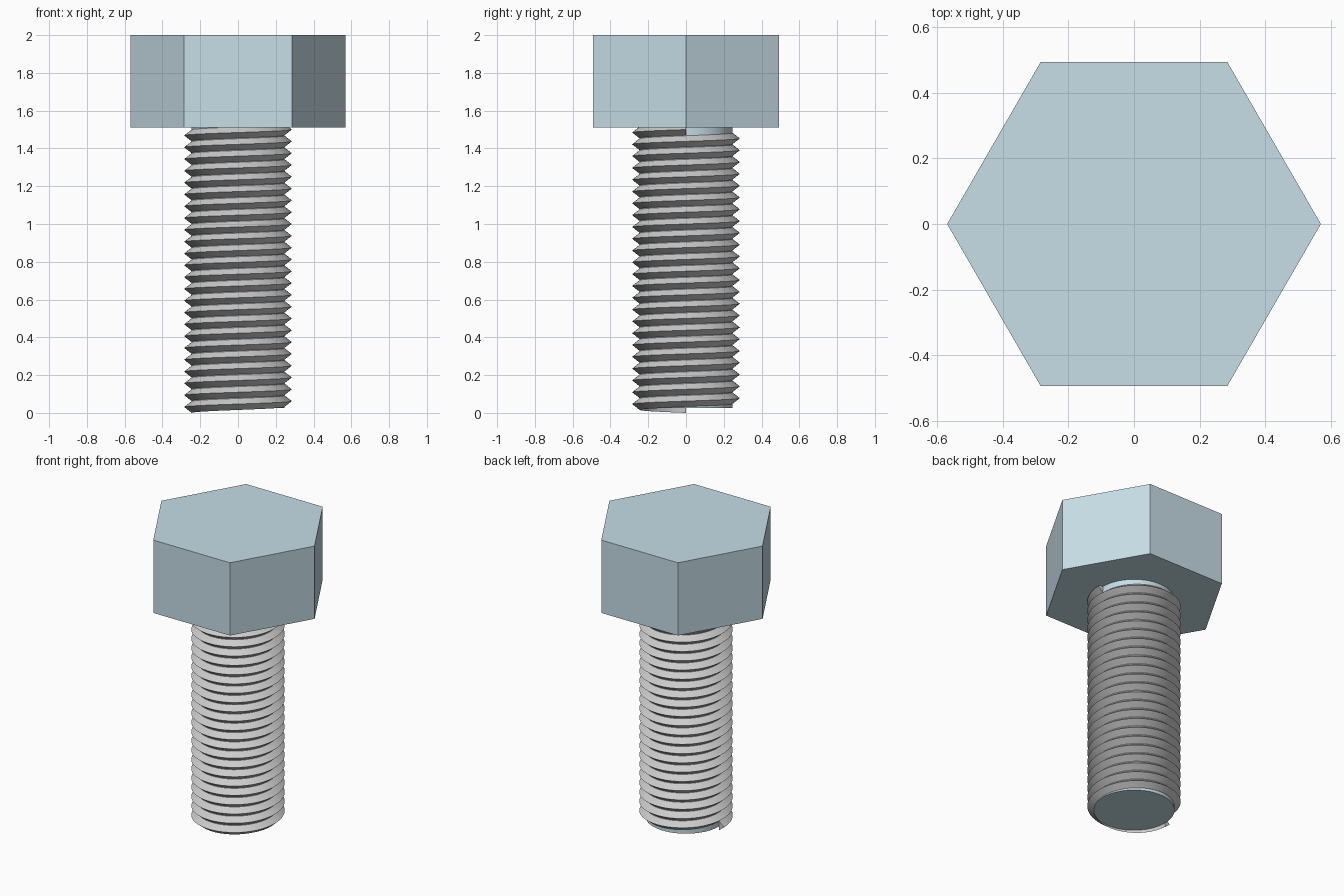
import bpy, bmesh, math

if "Cube" in bpy.data.objects:
    bpy.data.objects.remove(bpy.data.objects["Cube"])

PITCH, TURNS, SEG = 0.0625, 23.5, 64
R_CORE, R_CREST, HEAD_Z = 0.245, 0.285, 1.51

blue = bpy.data.materials.new("pale_blue_steel")
blue.diffuse_color = (0.57, 0.73, 0.80, 1)
blue.use_nodes = True
blue.node_tree.nodes["Principled BSDF"].inputs["Base Color"].default_value = blue.diffuse_color


def prism(name, sides, radius, z0, z1):
    bpy.ops.mesh.primitive_cylinder_add(vertices=sides, radius=radius, depth=z1 - z0,
                                        location=(0, 0, (z0 + z1) / 2))
    ob = bpy.context.object
    ob.name = name
    ob.data.materials.append(blue)
    return ob


# Hexagonal head with corners on the x axis
head = prism("hex_head", 6, 0.57, HEAD_Z, 2.0)
head.rotation_euler.z = math.radians(30)

# Smooth core of the shank
core = prism("shank_core", SEG, R_CORE + 0.002, 0.027, HEAD_Z + 0.02)
bpy.ops.object.shade_smooth_by_angle()

# Right-handed helical thread: triangular profile swept up from the -x side
bm = bmesh.new()
profile = [(R_CORE, 0), (R_CREST, PITCH / 2), (R_CORE, PITCH)]
rings = []
for i in range(int(TURNS * SEG) + 1):
    a = math.pi + 2 * math.pi * i / SEG
    rise = PITCH * i / SEG
    rings.append([bm.verts.new((r * math.cos(a), r * math.sin(a), z + rise))
                  for r, z in profile])
for lo, hi in zip(rings, rings[1:]):
    for k in range(3):
        n = (k + 1) % 3
        bm.faces.new((lo[k], hi[k], hi[n], lo[n]))
bm.faces.new(rings[0])
bm.faces.new(rings[-1][::-1])
bmesh.ops.recalc_face_normals(bm, faces=bm.faces)
mesh = bpy.data.meshes.new("screw_thread")
bm.to_mesh(mesh)
bm.free()
thread = bpy.data.objects.new("screw_thread", mesh)
bpy.context.collection.objects.link(thread)
bpy.ops.object.select_all(action='DESELECT')
thread.select_set(True)
bpy.context.view_layer.objects.active = thread
bpy.ops.object.shade_smooth_by_angle()
